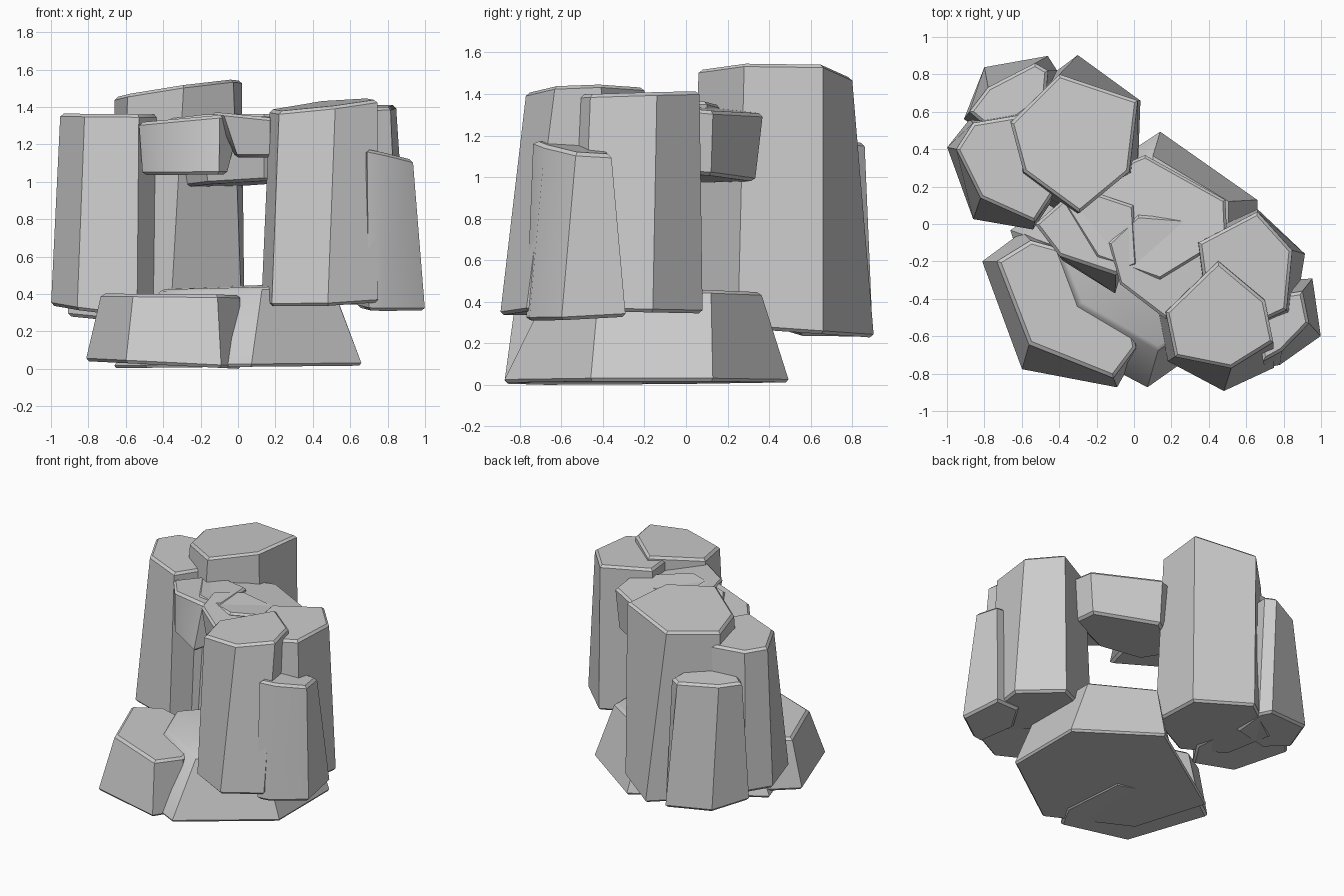
import bpy, bmesh, math


def rock(name, top, bottom, top_plane, bottom_plane, bevel=0.016):
    """Tapered many-sided rock; planes are (z0, slope_x, slope_y); caps get a worn edge."""
    bm = bmesh.new()

    def ring(points, plane):
        return [bm.verts.new((x, y, plane[0] + plane[1] * x + plane[2] * y)) for x, y in points]

    t, b = ring(top, top_plane), ring(bottom, bottom_plane)
    n = len(t)
    caps = [bm.faces.new(t), bm.faces.new(b)]
    for i in range(n):
        j = (i + 1) % n
        bm.faces.new((t[i], b[i], b[j], t[j]))
    bmesh.ops.recalc_face_normals(bm, faces=bm.faces[:])
    edges = list({e for f in caps for e in f.edges})
    bmesh.ops.bevel(bm, geom=edges, offset=bevel, segments=1, affect='EDGES', clamp_overlap=True)
    bmesh.ops.recalc_face_normals(bm, faces=bm.faces[:])
    for f in bm.faces:
        f.smooth = True
    mesh = bpy.data.meshes.new(name)
    bm.to_mesh(mesh)
    bm.free()
    mesh.set_sharp_from_angle(angle=math.radians(35))
    obj = bpy.data.objects.new(name, mesh)
    bpy.context.collection.objects.link(obj)
    return obj


# Left cluster: tall column, outer column, short back column
rock("tall_back_column",
     [(-.40, .80), (.02, .66), (-.025, .28), (-.29, .06), (-.59, .28), (-.66, .54)],
     [(-.30, .905), (.035, .66), (.02, .25), (-.36, .04), (-.64, .22), (-.68, .62)],
     (1.56, .14, -.03), (.29, 0, -.07))
rock("left_column",
     [(-.86, .54), (-.95, .40), (-.82, .14), (-.53, .01), (-.42, .18), (-.45, .45), (-.62, .58)],
     [(-.88, .56), (-1.0, .41), (-.86, .025), (-.54, -.03), (-.40, .18), (-.43, .50), (-.62, .62)],
     (1.355, -.01, 0), (.21, -.12, .02))
rock("short_left_column",
     [(-.78, .73), (-.53, .86), (-.46, .82), (-.48, .60), (-.75, .49), (-.88, .60)],
     [(-.80, .84), (-.46, .90), (-.41, .82), (-.44, .55), (-.74, .45), (-.91, .56)],
     (1.22, .04, -.04), (.19, -.10, 0))

# Right cluster: front column, rear column, short outer column
rock("front_right_column",
     [(.45, -.20), (.70, -.41), (.745, -.63), (.52, -.77), (.22, -.71), (.17, -.47)],
     [(.45, -.16), (.72, -.33), (.75, -.77), (.48, -.895), (.18, -.735), (.125, -.45)],
     (1.395, .11, .06), (.37, .04, .06))
rock("rear_right_column",
     [(.66, .065), (.845, -.14), (.815, -.46), (.60, -.56), (.37, -.29), (.345, -.10)],
     [(.66, .08), (.915, -.16), (.86, -.50), (.60, -.60), (.33, -.30), (.31, -.08)],
     (1.405, .01, .03), (.345, 0, -.02))
rock("short_right_column",
     [(.90, -.36), (.935, -.53), (.79, -.68), (.69, -.735), (.66, -.50), (.78, -.38)],
     [(.955, -.29), (1.0, -.60), (.78, -.755), (.70, -.77), (.64, -.50), (.76, -.30)],
     (1.22, -.16, -.09), (.37, -.03, .05))

# Base rocks
rock("base_main",
     [(.10, .36), (.50, .12), (.50, -.42), (.13, -.67), (-.29, -.43), (-.41, -.12)],
     [(.14, .50), (.665, .13), (.665, -.46), (.07, -.88), (-.50, -.58), (-.67, -.03)],
     (.44, .03, .01), (.010, .01, 0))
rock("base_left",
     [(-.73, -.20), (-.56, -.64), (-.11, -.82), (.01, -.66), (-.08, -.22), (-.55, -.09)],
     [(-.815, -.20), (-.60, -.78), (-.09, -.875), (.02, -.68), (-.02, -.20), (-.60, -.04)],
     (.395, -.01, 0), (0, -.05, 0))

# Bridge stones joining the two clusters
rock("bridge_rear",
     [(.06, .37), (.49, .13), (.50, -.08), (.14, -.30), (-.20, -.18), (-.42, .17)],
     [(.05, .33), (.46, .12), (.47, -.06), (.14, -.20), (-.16, -.12), (-.27, .10)],
     (1.34, -.02, -.09), (.99, .05, -.04))
rock("bridge_left",
     [(-.30, .20), (-.53, .00), (-.40, -.17), (-.10, -.27), (.02, -.22), (.00, .10)],
     [(-.30, .18), (-.51, -.01), (-.38, -.20), (-.10, -.375), (-.06, -.22), (-.06, .10)],
     (1.365, .09, 0), (1.04, .01, 0))
rock("bridge_right",
     [(.02, .05), (-.14, -.10), (-.08, -.32), (.17, -.51), (.44, -.34), (.40, .02)],
     [(.06, .02), (-.02, -.12), (.00, -.36), (.17, -.50), (.42, -.32), (.38, .00)],
     (1.36, -.10, 0), (1.13, 0, 0))
